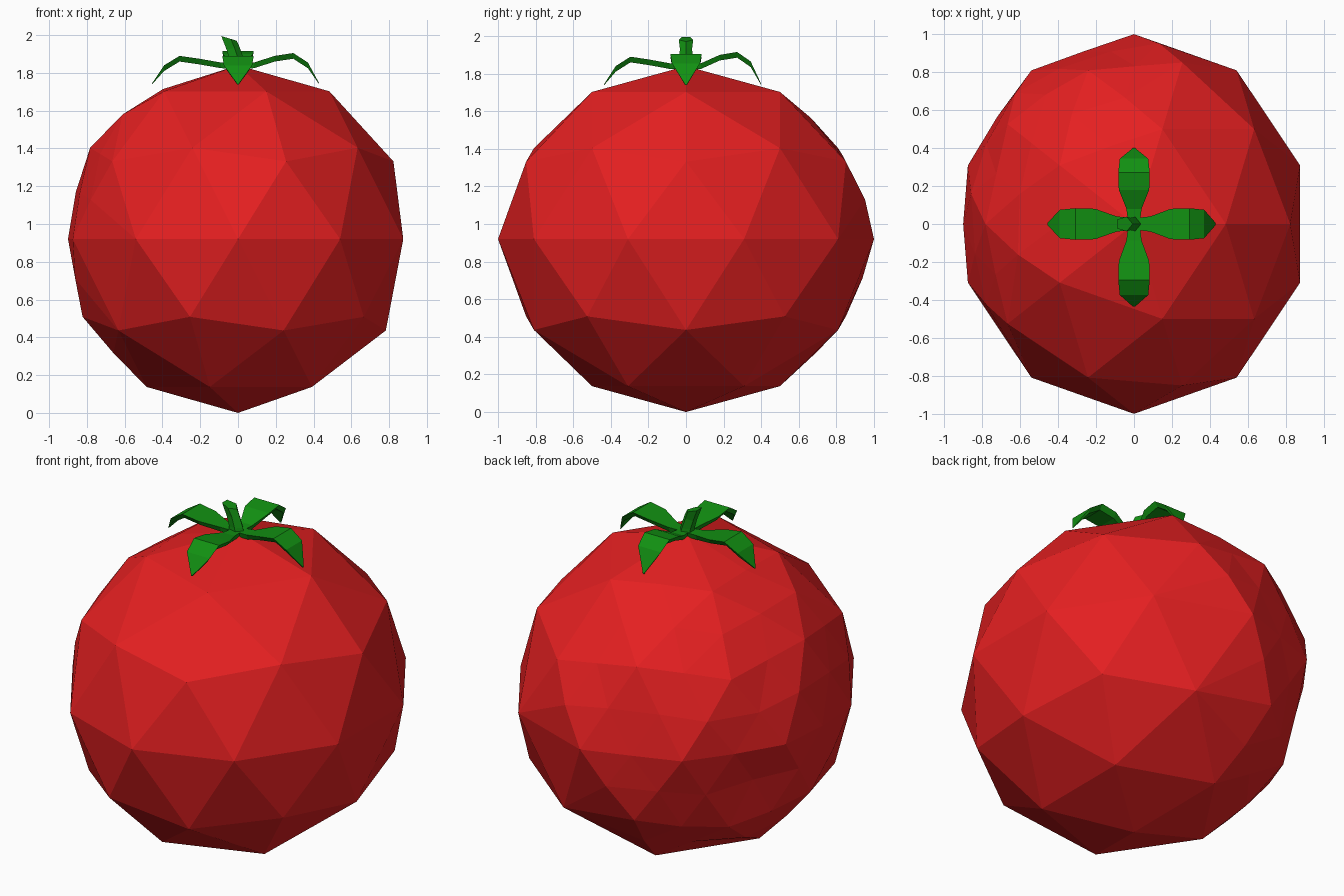
import bpy, bmesh, math, random
from mathutils import Vector

if "Cube" in bpy.data.objects:
    bpy.data.objects.remove(bpy.data.objects["Cube"])

random.seed(4)


def material(name, color):
    m = bpy.data.materials.new(name)
    m.diffuse_color = (*color, 1)
    m.use_nodes = True
    m.node_tree.nodes["Principled BSDF"].inputs["Base Color"].default_value = m.diffuse_color
    return m


RED = material("red", (0.78, 0.014, 0.015))
GREEN = material("green", (0.006, 0.28, 0.006))


def add_object(name, bm, mat):
    bmesh.ops.recalc_face_normals(bm, faces=bm.faces)
    mesh = bpy.data.meshes.new(name)
    bm.to_mesh(mesh)
    bm.free()
    mesh.materials.append(mat)
    obj = bpy.data.objects.new(name, mesh)
    bpy.context.collection.objects.link(obj)
    return obj


# Fruit body: low-poly ball, with finer uneven facets on the back left
bm = bmesh.new()
bmesh.ops.create_icosphere(bm, subdivisions=2, radius=1)
old = set(bm.verts)
rough = Vector((-0.78, 0.5, 0.15)).normalized()
faces = [f for f in bm.faces if f.calc_center_median().normalized().dot(rough) > 0.55]
edges = list({e for f in faces for e in f.edges})
bmesh.ops.subdivide_edges(bm, edges=edges, cuts=1, use_grid_fill=True)
bmesh.ops.triangulate(bm, faces=[f for f in bm.faces if len(f.verts) > 3])
dent = Vector((-0.86, 0.42, -0.25)).normalized()
for v in bm.verts:
    if v not in old:
        v.co = v.co.lerp(v.co.normalized(), random.uniform(0.0, 0.9))
        if v.co.normalized().dot(dent) > 0.975:
            v.co *= 0.92
for v in bm.verts:
    v.co = Vector((v.co.x * 0.92, v.co.y, v.co.z * 0.92 + 0.92))
add_object("fruit_body", bm, RED)


# Leaves: arched strips with a pointed tip, given thickness below
def leaf(name, angle, length, lift):
    rows = [(0.0, 1.85, 0.03), (0.20, 1.855, 0.04), (0.45, 1.88 + lift, 0.08),
            (0.68, 1.895 + lift, 0.083), (0.86, 1.845 + lift, 0.075), (1.0, 1.745, 0.006)]
    c, s = math.cos(angle), math.sin(angle)
    bm = bmesh.new()
    rings = []
    for t, z, w in rows:
        r = t * length
        thick = 0.03 if t < 1 else 0.006
        pts = [(r, w, z), (r, -w, z), (r, -w * 0.75, z - thick), (r, w * 0.75, z - thick)]
        rings.append([bm.verts.new((x * c - y * s, x * s + y * c, h)) for x, y, h in pts])
    for a, b in zip(rings, rings[1:]):
        for i in range(4):
            j = (i + 1) % 4
            bm.faces.new((a[i], a[j], b[j], b[i]))
    bm.faces.new(rings[0])
    bm.faces.new(rings[-1])
    add_object(name, bm, GREEN)


for name, quarter, length, lift in [("leaf_right", 0, 0.43, 0.01), ("leaf_back", 1, 0.40, 0.02),
                                    ("leaf_left", 2, 0.455, -0.005), ("leaf_front", 3, 0.435, -0.005)]:
    leaf(name, quarter * math.pi / 2, length, lift)

# Stem: short bent stub leaning to the left
bm = bmesh.new()
rings = []
for x, z, rad, tilt in [(0, 1.80, 0.05, 0), (-0.01, 1.87, 0.042, 0), (-0.03, 1.93, 0.038, 0.2),
                        (-0.052, 1.984, 0.045, -0.3)]:
    rings.append([bm.verts.new((x + rad * math.cos(a), rad * math.sin(a) * 0.9,
                                z + rad * math.cos(a) * tilt))
                  for a in [math.tau * i / 5 for i in range(5)]])
for a, b in zip(rings, rings[1:]):
    for i in range(5):
        j = (i + 1) % 5
        bm.faces.new((a[i], a[j], b[j], b[i]))
bm.faces.new(rings[0])
bm.faces.new(rings[-1])
add_object("stem", bm, GREEN)
